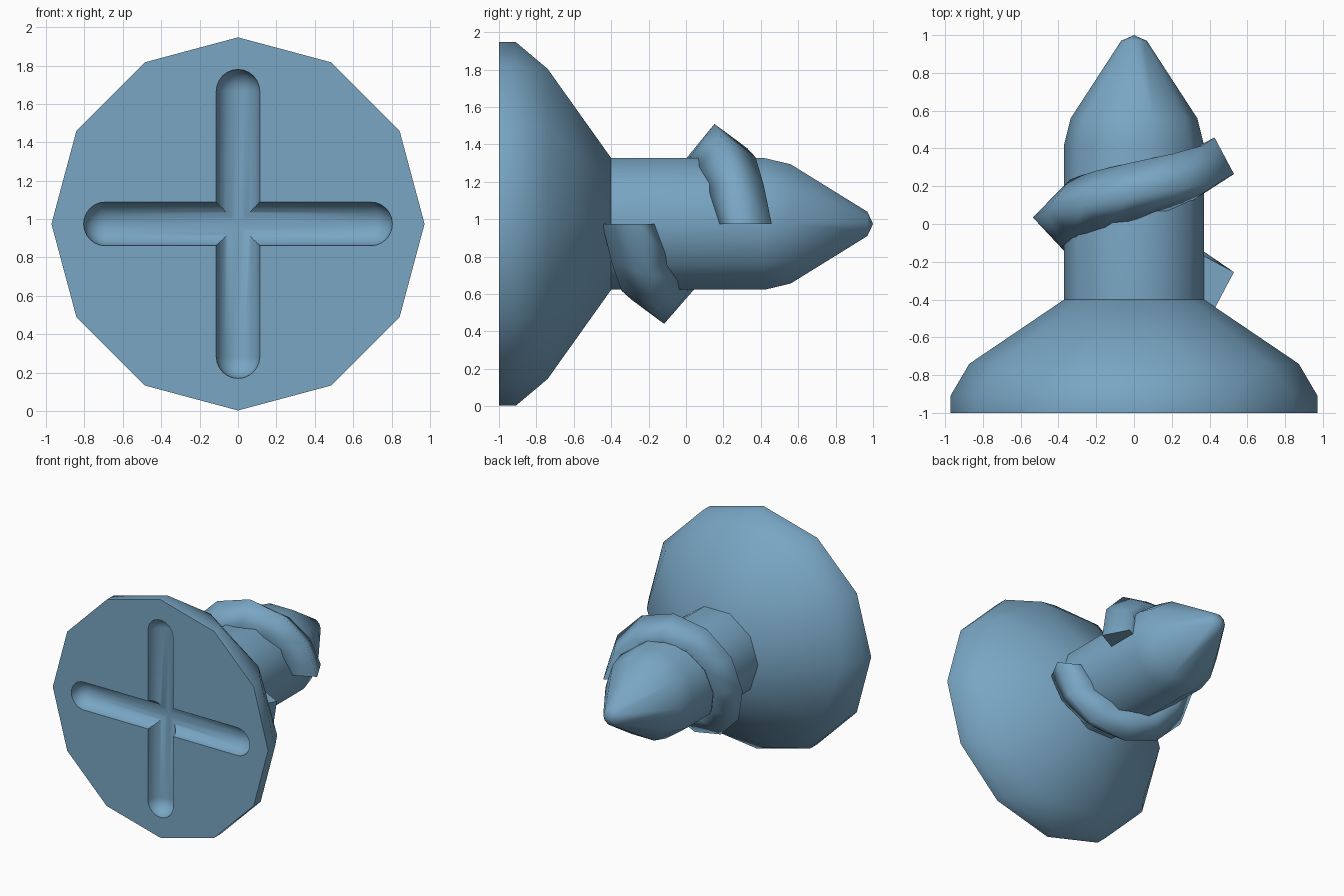
import bpy, bmesh, math
from mathutils import Vector

if "Cube" in bpy.data.objects:
    bpy.data.objects.remove(bpy.data.objects["Cube"])

CZ = 0.975  # height of the screw axis

mat = bpy.data.materials.new("steel blue")
mat.diffuse_color = (0.19, 0.38, 0.55, 1)
mat.use_nodes = True
mat.node_tree.nodes["Principled BSDF"].inputs["Base Color"].default_value = mat.diffuse_color


def ring(n, r, y):
    """n points round the screw axis, first one on +x."""
    return [Vector((r * math.cos(2 * math.pi * i / n), y,
                    CZ + r * math.sin(2 * math.pi * i / n))) for i in range(n)]


def make(name, bm):
    bmesh.ops.recalc_face_normals(bm, faces=bm.faces)
    me = bpy.data.meshes.new(name)
    bm.to_mesh(me)
    bm.free()
    me.materials.append(mat)
    ob = bpy.data.objects.new(name, me)
    bpy.context.collection.objects.link(ob)
    return ob


def hull(name, points):
    bm = bmesh.new()
    for p in points:
        bm.verts.new(p)
    bmesh.ops.convex_hull(bm, input=bm.verts[:])
    bmesh.ops.dissolve_limit(bm, angle_limit=0.01, verts=bm.verts[:], edges=bm.edges[:])
    return make(name, bm)


def activate(ob):
    bpy.ops.object.select_all(action='DESELECT')
    ob.select_set(True)
    bpy.context.view_layer.objects.active = ob


def smooth(ob, deg):
    activate(ob)
    bpy.ops.object.shade_smooth_by_angle(angle=math.radians(deg))


# head: twelve-sided rim blending into a ten-sided cone
head = hull("screw_head", ring(12, 0.972, -1) + ring(12, 0.972, -0.91)
            + ring(10, 0.872, -0.74) + ring(10, 0.37, -0.40))

# cross recess: two round-ended grooves cut into the face
for axis in (Vector((1, 0, 0)), Vector((0, 0, 1))):
    bm = bmesh.new()
    bmesh.ops.create_uvsphere(bm, u_segments=20, v_segments=12, radius=0.114)
    ball = [v.co.copy() for v in bm.verts]
    bm.free()
    centre = Vector((0, -1.003, CZ))
    cutter = hull("groove_cutter", [centre + p + axis * s * 0.691
                                    for p in ball for s in (-1, 1)])
    cutter.hide_render = True
    activate(head)
    mod = head.modifiers.new("groove", 'BOOLEAN')
    mod.operation = 'DIFFERENCE'
    mod.solver = 'EXACT'
    mod.object = cutter
    bpy.ops.object.modifier_apply(modifier=mod.name)
    bpy.data.objects.remove(cutter)
smooth(head, 37)

# shank with pointed tip
shank = hull("shank", ring(10, 0.37, -0.45) + ring(10, 0.37, 0.42)
             + ring(10, 0.335, 0.56) + ring(10, 0.068, 0.97)
             + [Vector((0, 1.0, CZ))])
smooth(shank, 40)

# thread: one turn of a square bar, edge outwards, twisting slightly
STEPS = 12
LEVELS = (-0.30, -0.14, 0.035, 0.175, 0.31)  # y at each quarter turn
bm = bmesh.new()
sections = []
for i in range(STEPS + 1):
    t = i / STEPS
    a = -2 * math.pi * t
    q = min(int(t * 4), 3)
    y = LEVELS[q] + (LEVELS[q + 1] - LEVELS[q]) * (t * 4 - q)
    tilt = math.radians(17) * (1 - 2 * t)
    sec = []
    for k in range(4):
        c = tilt + k * math.pi / 2
        r = 0.381 + 0.155 * math.cos(c)
        sec.append(bm.verts.new((r * math.cos(a), y + 0.155 * math.sin(c),
                                 CZ + r * math.sin(a))))
    sections.append(sec)
for s0, s1 in zip(sections, sections[1:]):
    for k in range(4):
        n = (k + 1) % 4
        bm.faces.new((s0[k], s0[n], s1[n], s1[k]))
caps = [bm.faces.new(sections[0]), bm.faces.new(sections[-1])]
for f in bm.faces:
    f.smooth = f not in caps
thread = make("thread", bm)
